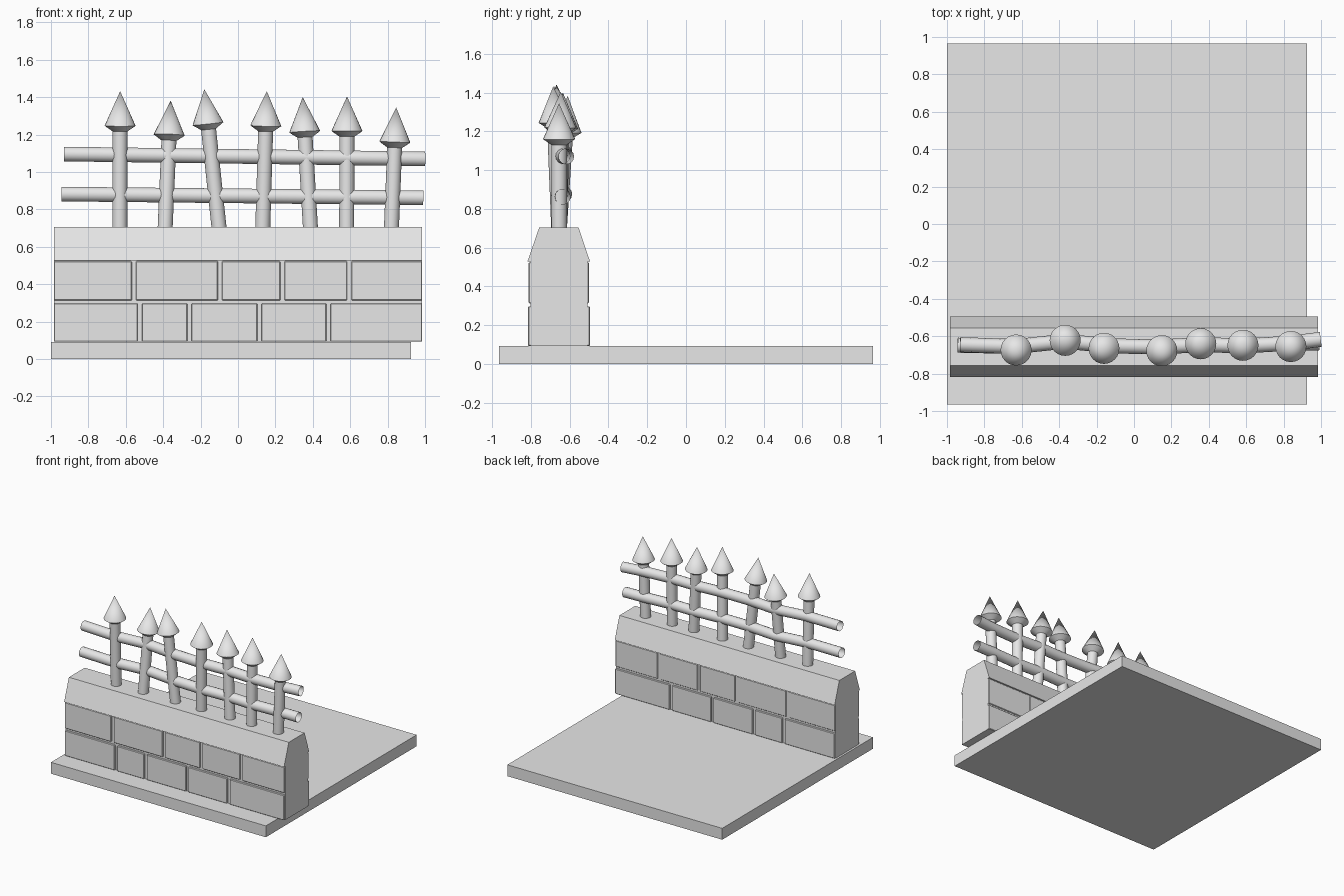
import bpy, bmesh, math
from mathutils import Vector

cube = bpy.data.objects.get("Cube")
if cube:
    bpy.data.objects.remove(cube, do_unlink=True)

stone = bpy.data.materials.new("light_grey")
stone.use_nodes = True
GREY = (0.8, 0.8, 0.8, 1)
stone.diffuse_color = GREY
stone.node_tree.nodes["Principled BSDF"].inputs["Base Color"].default_value = GREY


def add_mesh(name, mesh, smooth=False):
    obj = bpy.data.objects.new(name, mesh)
    bpy.context.collection.objects.link(obj)
    mesh.materials.clear()
    mesh.materials.append(stone)
    if smooth:
        mesh.shade_smooth()
        mesh.set_sharp_from_angle(angle=math.radians(40))
    return obj


def finish(name, bm, smooth=False):
    bmesh.ops.recalc_face_normals(bm, faces=bm.faces)
    mesh = bpy.data.meshes.new(name)
    bm.to_mesh(mesh)
    bm.free()
    return add_mesh(name, mesh, smooth)


def extrude_x(name, profile, x0, x1):
    """Extrude a (y, z) outline along x."""
    bm = bmesh.new()
    face = bm.faces.new([bm.verts.new((x0, y, z)) for y, z in profile])
    out = bmesh.ops.extrude_face_region(bm, geom=[face])
    verts = [v for v in out["geom"] if isinstance(v, bmesh.types.BMVert)]
    bmesh.ops.translate(bm, verts=verts, vec=(x1 - x0, 0, 0))
    return finish(name, bm)


def box(name, x0, x1, y0, y1, z0, z1):
    return extrude_x(name, [(y0, z0), (y1, z0), (y1, z1), (y0, z1)], x0, x1)


# Ground slab
box("ground_slab", -1, 0.925, -0.965, 0.965, 0, 0.092)

# Wall: mortar core and sloped coping
END = 0.985
box("wall_core", -END, END, -0.802, -0.508, 0.093, 0.54)
extrude_x("wall_coping", [(-0.818, 0.528), (-0.757, 0.705), (-0.555, 0.705),
                          (-0.495, 0.528)], -END, END)

# Two courses of bricks, each brick running through the wall
courses = [
    ("lower", 0.093, 0.297, -0.815, -0.496, [-0.525, -0.26, 0.114, 0.483]),
    ("upper", 0.313, 0.524, -0.812, -0.501, [-0.557, -0.097, 0.237, 0.595]),
]
GAP = 0.011
for label, z0, z1, y0, y1, joints in courses:
    starts = [-END + 0.001] + [j + GAP for j in joints]
    ends = [j - GAP for j in joints] + [END - 0.001]
    for i, (a, b) in enumerate(zip(starts, ends)):
        brick = box(f"{label}_brick_{i + 1}", a, b, y0, y1, z0, z1)
        bevel = brick.modifiers.new("edge_bevel", "BEVEL")
        bevel.width = 0.004
        bevel.segments = 1

# Leaning pickets with cone heads: foot x, tip x, tip y, tip z
SIDES = 24
pickets = [
    (-0.632, -0.63, -0.68, 1.432), (-0.39, -0.36, -0.61, 1.382),
    (-0.10, -0.18, -0.668, 1.442), (0.132, 0.154, -0.685, 1.432),
    (0.388, 0.346, -0.635, 1.4), (0.581, 0.583, -0.646, 1.404),
    (0.82, 0.846, -0.655, 1.345),
]
for i, (foot_x, tip_x, tip_y, tip_z) in enumerate(pickets):
    foot = Vector((foot_x, -0.655, 0.69))
    axis = Vector((tip_x, tip_y, tip_z)) - foot
    length = axis.length
    profile = [(0.04, 0), (0.04, length - 0.215), (0.083, length - 0.185), (0, length)]
    bm = bmesh.new()
    verts = [bm.verts.new((r, 0, z)) for r, z in profile]
    edges = [bm.edges.new(pair) for pair in zip(verts, verts[1:])]
    bmesh.ops.spin(bm, geom=verts + edges, cent=(0, 0, 0), axis=(0, 0, 1),
                   angle=math.tau, steps=SIDES, use_duplicate=False)
    bmesh.ops.remove_doubles(bm, verts=bm.verts, dist=0.0005)
    turn = Vector((0, 0, 1)).rotation_difference(axis)
    bmesh.ops.rotate(bm, verts=bm.verts, cent=(0, 0, 0), matrix=turn.to_matrix())
    bmesh.ops.translate(bm, verts=bm.verts, vec=foot)
    finish(f"picket_{i + 1}", bm, smooth=True)


# Bent open-ended rails
def rail(name, x0, x1, z0, z1, bends):
    curve = bpy.data.curves.new(name + "_path", "CURVE")
    curve.dimensions = "3D"
    curve.bevel_depth = 0.04
    curve.bevel_resolution = 5
    spline = curve.splines.new("POLY")
    spline.points.add(len(bends) - 1)
    for point, (x, y) in zip(spline.points, bends):
        t = (x - x0) / (x1 - x0)
        point.co = (x, y, z0 + t * (z1 - z0), 1)
    helper = bpy.data.objects.new(name + "_path", curve)
    bpy.context.collection.objects.link(helper)
    bpy.context.view_layer.update()
    evaluated = helper.evaluated_get(bpy.context.evaluated_depsgraph_get())
    mesh = bpy.data.meshes.new_from_object(evaluated)
    bpy.data.objects.remove(helper, do_unlink=True)
    add_mesh(name, mesh, smooth=True)


middle = [(-0.63, -0.655), (-0.37, -0.627), (-0.12, -0.652), (0.14, -0.657),
          (0.37, -0.645), (0.58, -0.652), (0.83, -0.638)]
rail("upper_rail", -0.93, 0.998, 1.096, 1.07, [(-0.93, -0.645)] + middle + [(0.998, -0.617)])
rail("lower_rail", -0.943, 0.99, 0.882, 0.862, [(-0.943, -0.648)] + middle + [(0.99, -0.635)])
